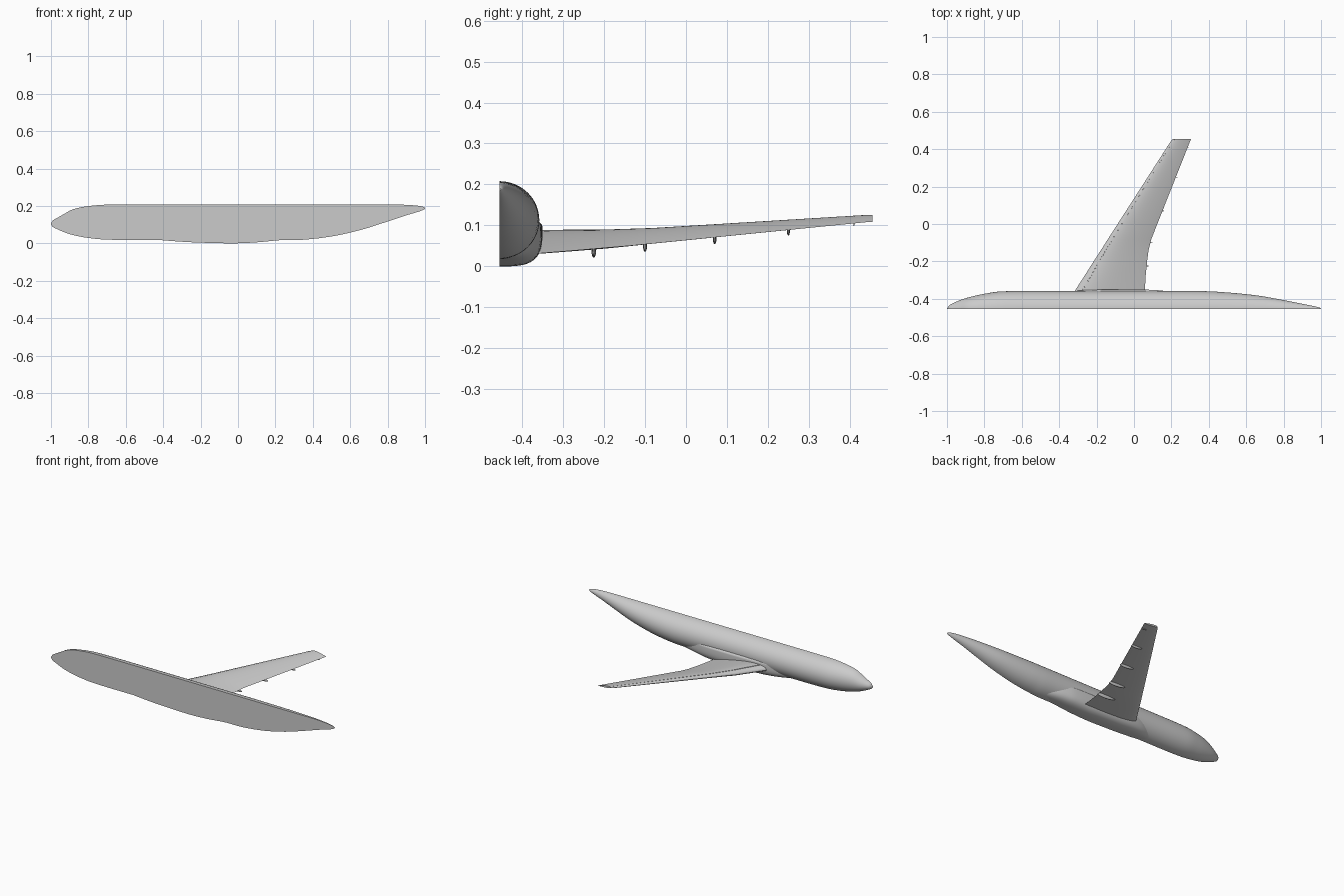
import bpy, bmesh, math

if "Cube" in bpy.data.objects:
    bpy.data.objects.remove(bpy.data.objects["Cube"], do_unlink=True)

CUT = -0.455  # plane where the body is halved

grey = bpy.data.materials.new("light_grey")
grey.use_nodes = True
grey.diffuse_color = (0.6, 0.6, 0.6, 1)
grey.node_tree.nodes["Principled BSDF"].inputs["Base Color"].default_value = (0.6, 0.6, 0.6, 1)


def finish(obj, angle=35):
    obj.data.materials.append(grey)
    bpy.ops.object.select_all(action="DESELECT")
    obj.select_set(True)
    bpy.context.view_layer.objects.active = obj
    bpy.ops.object.shade_smooth_by_angle(angle=math.radians(angle))


def loft(name, rings):
    """Skin closed rings in order and cap both ends."""
    bm = bmesh.new()
    loops = [[bm.verts.new(p) for p in ring] for ring in rings]
    n = len(loops[0])
    for a, b in zip(loops, loops[1:]):
        for i in range(n):
            j = (i + 1) % n
            bm.faces.new((a[i], a[j], b[j], b[i]))
    bm.faces.new(loops[0])
    bm.faces.new(loops[-1])
    bmesh.ops.recalc_face_normals(bm, faces=bm.faces)
    mesh = bpy.data.meshes.new(name)
    bm.to_mesh(mesh)
    bm.free()
    obj = bpy.data.objects.new(name, mesh)
    bpy.context.collection.objects.link(obj)
    finish(obj)
    return obj


def smooth_rows(rows, steps):
    """Monotone cubic interpolation between station rows."""
    def slope(i, k):
        if i == 0 or i == len(rows) - 1:
            j = max(i, 1)
            return rows[j][k] - rows[j - 1][k]
        a, b = rows[i][k] - rows[i - 1][k], rows[i + 1][k] - rows[i][k]
        return 0 if a * b <= 0 else 2 * a * b / (a + b)

    out = []
    for i in range(len(rows) - 1):
        for s in range(steps):
            t = s / steps
            h = t * t * (3 - 2 * t)
            out.append([rows[i][k] * (1 - h) + rows[i + 1][k] * h
                        + slope(i, k) * t * (1 - t) ** 2 - slope(i + 1, k) * t * t * (1 - t)
                        for k in range(len(rows[i]))])
    return out + [list(rows[-1])]


def half_ring(x, width, low, mid, high, power, count=32):
    """Half cross-section from keel to crown; the power squares off the lower part."""
    ring = []
    for i in range(count + 1):
        a = math.pi * (i / count - 0.5)
        c, s = max(math.cos(a), 0), math.sin(a)
        if s < 0:
            c, s = c ** (2 / power), -((-s) ** (2 / power))
        ring.append((x, CUT + width * c, mid + s * ((high - mid) if s > 0 else (mid - low))))
    return ring


# Fuselage: x, half width, keel height, crown height
body = [
    (-1, .002, .100, .106), (-.99, .018, .088, .122), (-.96, .035, .073, .140),
    (-.93, .048, .060, .157), (-.88, .064, .044, .183), (-.80, .082, .029, .199),
    (-.70, .095, .020, .207), (-.55, .097, .018, .208), (.30, .097, .018, .208),
    (.40, .095, .024, .208), (.50, .089, .037, .208), (.65, .074, .070, .208),
    (.80, .048, .117, .208), (.90, .028, .150, .206), (.97, .014, .171, .200),
    (.99, .009, .179, .195), (1, .003, .185, .190)]
loft("fuselage", [half_ring(x, w, lo, (lo + hi) / 2, hi, 2)
                  for x, w, lo, hi in smooth_rows(body, 4)])

# Belly fairing: x, half width, keel height
belly = [
    (-.46, .060, .022), (-.36, .090, .013), (-.25, .102, .006), (-.10, .105, .001),
    (-.03, .105, 0), (.06, .104, .003), (.13, .101, .008), (.20, .090, .015), (.32, .060, .024)]
loft("belly_fairing", [half_ring(x, w, lo, .095, .13, 3.4)
                       for x, w, lo in smooth_rows(belly, 4)])

# Wing: y, leading x, trailing x, leading z, trailing z, thickness
stations = [
    (-.42, -.358, .055, .062, .028, .052), (-.355, -.315, .058, .064, .032, .050),
    (-.27, -.260, .063, .066, .039, .046), (-.20, -.216, .070, .068, .045, .042),
    (-.14, -.177, .078, .073, .050, .037), (-.08, -.139, .093, .078, .056, .032),
    (.44, .195, .299, .119, .108, .014), (.455, .208, .305, .120, .109, .012)]


def wing_at(y):
    for a, b in zip(stations, stations[1:]):
        if y <= b[0]:
            t = (y - a[0]) / (b[0] - a[0])
            return [p + (q - p) * t for p, q in zip(a, b)]


def foil(t):
    return 10 * (.2969 * math.sqrt(t) - .126 * t - .3516 * t ** 2 + .2843 * t ** 3 - .1036 * t ** 4)


def wing_ring(row):
    y, x0, x1, z0, z1, thick = row
    gap = (.100, .101, .112, .113)  # slat groove, dropped below the skin
    chord = sorted([(1 - math.cos(math.pi * i / 20)) / 2 for i in range(21)] + list(gap))
    ring = []
    for t in reversed(chord):
        drop = .05 * thick if t in gap[1:3] else 0
        ring.append((x0 + (x1 - x0) * t, y, z0 + (z1 - z0) * t + .66 * thick * foil(t) - drop))
    for t in chord[1:]:
        ring.append((x0 + (x1 - x0) * t, y, z0 + (z1 - z0) * t - .34 * thick * foil(t)))
    return ring


loft("wing", [wing_ring(row) for row in stations])

# Flap track fairings: y, half length, half height
for i, (y, length, height) in enumerate([(-.225, .065, .014), (-.10, .058, .012), (.07, .050, .011),
                                         (.25, .040, .009), (.41, .020, .004)]):
    row = wing_at(y)
    bpy.ops.mesh.primitive_uv_sphere_add(
        segments=20, ring_count=12, radius=1,
        location=(row[2] - .8 * length, y, row[4] - .45 * height))
    pod = bpy.context.object
    pod.name = f"flap_track_fairing_{i + 1}"
    pod.scale = (length, height * .4, height)
    pod.rotation_euler.y = math.radians(5)
    finish(pod)
